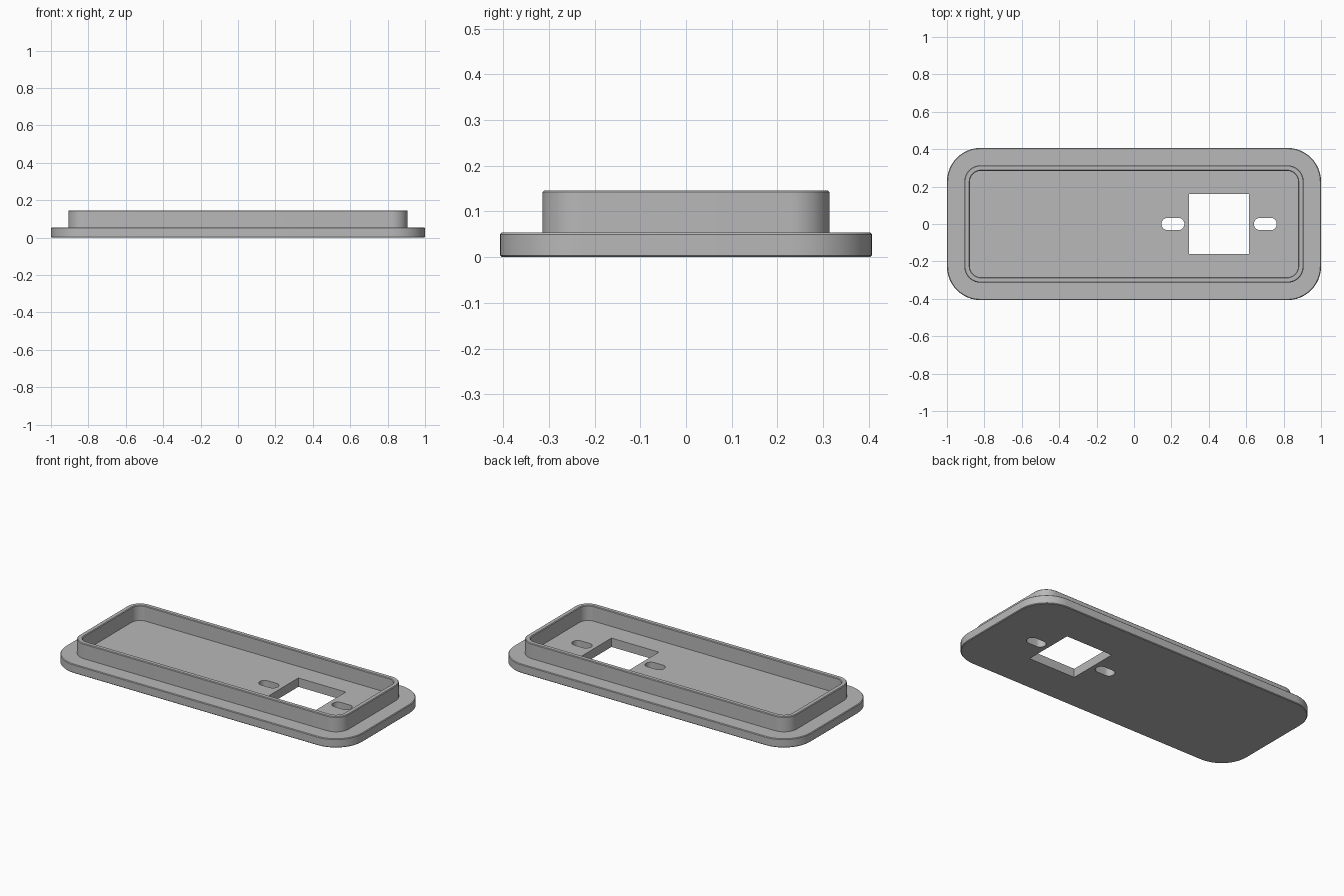
import bpy, bmesh
from math import sin, cos, pi, radians

default = bpy.data.objects.get("Cube")
if default:
    bpy.data.objects.remove(default, do_unlink=True)

grey = bpy.data.materials.new("light_grey")
grey.use_nodes = True
colour = (0.48, 0.48, 0.48, 1)
grey.diffuse_color = colour
grey.node_tree.nodes["Principled BSDF"].inputs["Base Color"].default_value = colour

HALF_X, HALF_Y, CORNER = 1.0, 0.407, 0.18
FLOOR, RIM, CHAMFER = 0.054, 0.146, 0.004
LIP_OUT, LIP_IN = 0.093, 0.123


def rounded_rect(hx, hy, r, steps=12):
    """Outline points of a rounded rectangle, anticlockwise."""
    points = []
    for q, (sx, sy) in enumerate([(1, 1), (-1, 1), (-1, -1), (1, -1)]):
        for i in range(steps + 1):
            a = (q + i / steps) * pi / 2
            points.append((sx * (hx - r) + r * cos(a), sy * (hy - r) + r * sin(a)))
    return points


def loft(name, rings):
    """Closed solid through (outline, height) rings, capped at both ends."""
    bm = bmesh.new()
    loops = [[bm.verts.new((x, y, z)) for x, y in pts] for pts, z in rings]
    n = len(loops[0])
    for a, b in zip(loops, loops[1:]):
        for i in range(n):
            j = (i + 1) % n
            bm.faces.new((a[i], a[j], b[j], b[i]))
    bm.faces.new(loops[0][::-1])
    bm.faces.new(loops[-1])
    bmesh.ops.remove_doubles(bm, verts=bm.verts, dist=1e-5)
    bmesh.ops.recalc_face_normals(bm, faces=bm.faces)
    mesh = bpy.data.meshes.new(name)
    bm.to_mesh(mesh)
    bm.free()
    mesh.materials.append(grey)
    obj = bpy.data.objects.new(name, mesh)
    bpy.context.collection.objects.link(obj)
    return obj


# Flanged plate with raised lip: inset from the outer edge and height
profile = [
    (CHAMFER, 0), (0, CHAMFER), (0, FLOOR - CHAMFER), (CHAMFER, FLOOR),
    (LIP_OUT, FLOOR), (LIP_OUT, RIM - CHAMFER), (LIP_OUT + CHAMFER, RIM),
    (LIP_IN - CHAMFER, RIM), (LIP_IN, RIM - CHAMFER), (LIP_IN, FLOOR),
]
cover = loft("cover_plate", [
    (rounded_rect(HALF_X - d, HALF_Y - d, CORNER - d), z) for d, z in profile])

# Openings: square window and a slot on each side of it
openings = [
    ("window", 0.455, 0.16, 0.16, None),
    ("inner_slot", 0.208, 0.061, 0.033, 0.0329),
    ("outer_slot", 0.702, 0.061, 0.033, 0.0329),
]
bpy.context.view_layer.objects.active = cover
for name, x, hx, hy, r in openings:
    if r:
        outline = rounded_rect(hx, hy, r)
    else:
        outline = [(hx, hy), (-hx, hy), (-hx, -hy), (hx, -hy)]
    cutter = loft(name + "_cutter", [(outline, -0.1), (outline, FLOOR + 0.05)])
    cutter.location.x = x
    cutter.hide_render = True
    cut = cover.modifiers.new(name, "BOOLEAN")
    cut.operation = "DIFFERENCE"
    cut.solver = "EXACT"
    cut.object = cutter
    bpy.context.view_layer.update()
    bpy.ops.object.modifier_apply(modifier=name)
    bpy.data.objects.remove(cutter, do_unlink=True)

# Smooth corners, crisp edges
for obj in bpy.context.selected_objects:
    obj.select_set(False)
cover.select_set(True)
bpy.ops.object.shade_smooth_by_angle(angle=radians(30))
